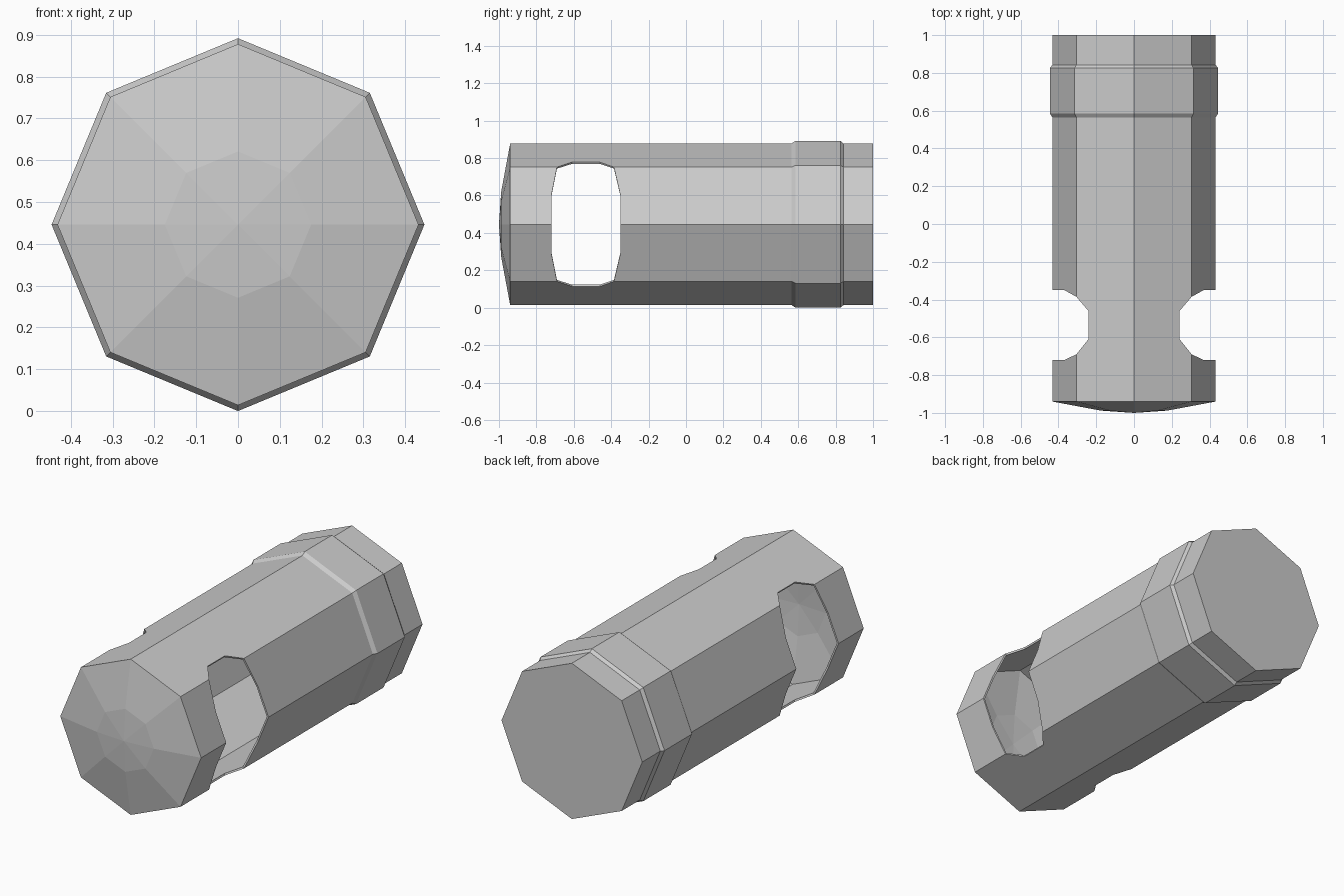
import bpy, bmesh, math

if "Cube" in bpy.data.objects:
    bpy.data.objects.remove(bpy.data.objects["Cube"])

R, RING_R, CZ = 0.432, 0.446, 0.446
FRONT, COLLAR = -0.94, 0.565      # body span that carries the side windows

bm = bmesh.new()


def point(r, k, y):
    a = k * math.pi / 4
    return (r * math.cos(a), y, CZ + r * math.sin(a))


def face(points):
    bm.faces.new([bm.verts.new(p) for p in points])


def loft(profile):
    """Eight-sided skin through (radius, y) stations."""
    for (r0, y0), (r1, y1) in zip(profile, profile[1:]):
        for k in range(8):
            pts = [point(r1, k, y1), point(r1, k + 1, y1)]
            if r0 == 0:
                pts.append((0, y0, CZ))
            else:
                pts += [point(r0, k + 1, y0), point(r0, k, y0)]
            face(pts)


def on_body(s, y, sx, sz):
    """Body point; s runs from the side corner (0) to the top corner (2)."""
    i = min(int(s), 1)
    a, b = point(R, i, 0), point(R, i + 1, 0)
    t = s - i
    x = a[0] + (b[0] - a[0]) * t
    z = a[2] + (b[2] - a[2]) * t - CZ
    return (sx * x, y, CZ + sz * z)


# Domed front, then raised collar and rear section
loft([(0, -1.0), (0.175, -0.988), (R, FRONT)])
loft([(R, COLLAR), (RING_R, 0.585), (RING_R, 0.825), (R, 0.842), (R, 1.0)])

# Flat rear cap
face([point(R, k, 1.0) for k in range(8)])

# Long body walls with an open window on each side, one quarter at a time
quarter = [
    [(0, FRONT), (0, -0.72), (0.5, -0.72), (1, -0.69), (1, FRONT)],
    [(0, -0.35), (0, COLLAR), (1, COLLAR), (1, -0.385), (0.5, -0.35)],
    [(1, FRONT), (1, -0.69), (1.21, -0.61), (1.21, -0.46), (1, -0.385),
     (1, COLLAR), (2, COLLAR), (2, FRONT)],
]
for sx in (1, -1):
    for sz in (1, -1):
        for outline in quarter:
            face([on_body(s, y, sx, sz) for s, y in outline])

bmesh.ops.remove_doubles(bm, verts=bm.verts, dist=0.0005)
bmesh.ops.recalc_face_normals(bm, faces=bm.faces)

mesh = bpy.data.meshes.new("capsule_shell")
bm.to_mesh(mesh)
bm.free()
shell = bpy.data.objects.new("capsule_shell", mesh)
bpy.context.collection.objects.link(shell)

# Thin wall thickness, grown inward
wall = shell.modifiers.new("wall", 'SOLIDIFY')
wall.thickness = 0.01
wall.offset = -1
